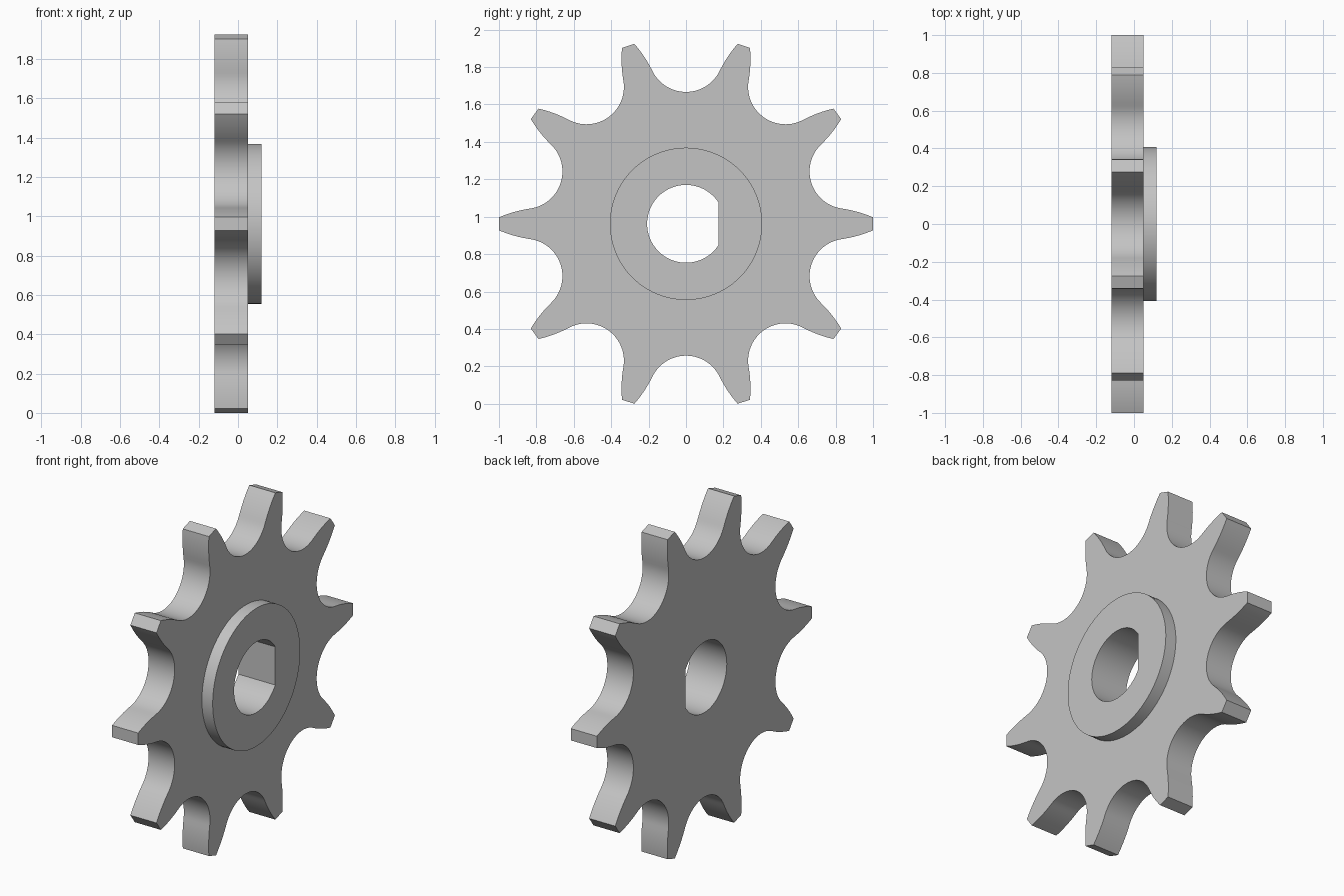
import bpy, bmesh
from math import sin, cos, pi, radians, sqrt, acos

if "Cube" in bpy.data.objects:
    bpy.data.objects.remove(bpy.data.objects["Cube"])

TEETH = 10
CENTRE_Z = 0.962
BACK, FACE, HUB_END = -0.12, 0.05, 0.12
HUB_R, BORE_R, BORE_FLAT = 0.407, 0.208, 0.175
ROOT_R, SEAT_R = 0.705, 0.2
SEAT_END = radians(64)
TIP = (0.276, 0.962)


def half_gap():
    """Right half of one gap (gap axis up): round seat, then convex flank to the tip."""
    pts = [(SEAT_R * sin(SEAT_END * i / 14), ROOT_R + SEAT_R * (1 - cos(SEAT_END * i / 14)))
           for i in range(15)]
    (x0, y0), (x1, y1) = pts[-1], TIP
    dx, dy = x1 - x0, y1 - y0
    for i in range(1, 9):
        t = i / 8
        bulge = 0.13 * t * (1 - t)
        pts.append((x0 + dx * t - dy * bulge, y0 + dy * t + dx * bulge))
    return pts


def tooth_outline():
    half = half_gap()
    gap = half[::-1] + [(-x, y) for x, y in half[1:]]
    outline = []
    for k in range(TEETH):
        a = 2 * pi * k / TEETH
        outline += [(x * cos(a) - y * sin(a), x * sin(a) + y * cos(a)) for x, y in gap]
    return outline


def arc(radius, start, end, count):
    return [(radius * cos(start + (end - start) * i / count),
             radius * sin(start + (end - start) * i / count)) for i in range(count + 1)]


bm = bmesh.new()


def ring(points, x):
    verts = [bm.verts.new((x, y, z + CENTRE_Z)) for y, z in points]
    for i, v in enumerate(verts):
        bm.edges.new((verts[i - 1], v))
    return verts


def wall(a, b):
    for i in range(len(a)):
        bm.faces.new((a[i - 1], a[i], b[i], b[i - 1]))


def cap(outer, inner, direction):
    edges = [bm.edges.get((r[i - 1], r[i])) for r in (outer, inner) for i in range(len(r))]
    bmesh.ops.triangle_fill(bm, edges=edges, use_beauty=True, normal=(direction, 0, 0))


# Profiles: toothed rim, hub circle and D-shaped bore
teeth = tooth_outline()
hub = arc(HUB_R, 0, 2 * pi, 96)[:-1]
flat_angle = acos(BORE_FLAT / BORE_R)
bore = arc(BORE_R, flat_angle, 2 * pi - flat_angle, 64)

rim_back, rim_face = ring(teeth, BACK), ring(teeth, FACE)
hub_base, hub_top = ring(hub, FACE), ring(hub, HUB_END)
bore_back, bore_top = ring(bore, BACK), ring(bore, HUB_END)

# Flat faces
cap(rim_back, bore_back, -1)
cap(rim_face, hub_base, 1)
cap(hub_top, bore_top, 1)

# Side walls
wall(rim_back, rim_face)
wall(hub_base, hub_top)
wall(bore_back, bore_top)
bmesh.ops.recalc_face_normals(bm, faces=bm.faces[:])

mesh = bpy.data.meshes.new("sprocket_wheel")
bm.to_mesh(mesh)
bm.free()
wheel = bpy.data.objects.new("sprocket_wheel", mesh)
bpy.context.collection.objects.link(wheel)

# Plain grey metal
colour = (0.55, 0.55, 0.55, 1)
steel = bpy.data.materials.new("grey_steel")
steel.use_nodes = True
steel.diffuse_color = colour
for node in steel.node_tree.nodes:
    if node.type == 'BSDF_PRINCIPLED':
        node.inputs["Base Color"].default_value = colour
mesh.materials.append(steel)

bpy.ops.object.select_all(action='DESELECT')
wheel.select_set(True)
bpy.context.view_layer.objects.active = wheel
bpy.ops.object.shade_smooth_by_angle(angle=radians(25))
